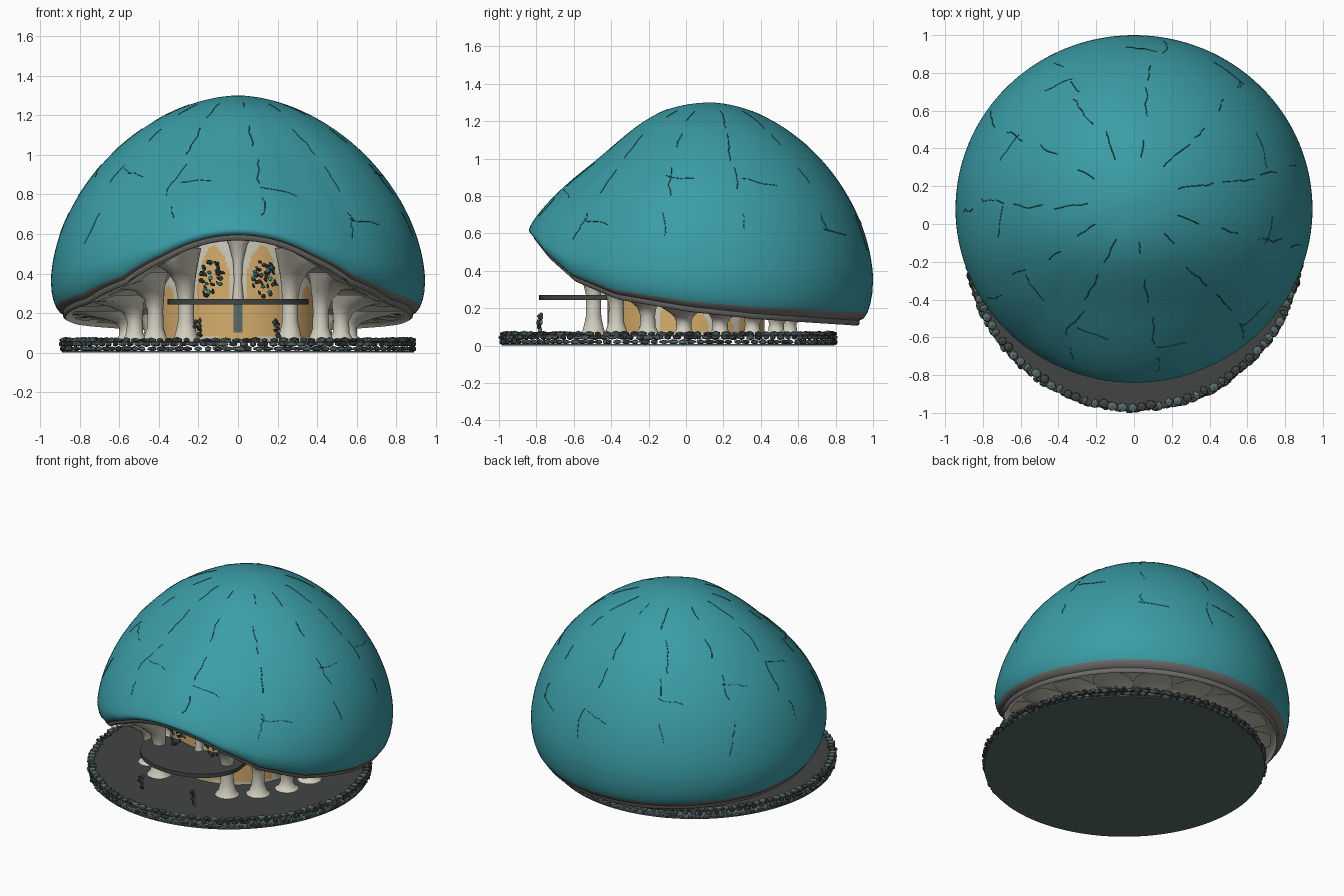
import bpy, bmesh, math, random
from math import sin, cos, pi, radians, degrees
from mathutils import Matrix, Vector

random.seed(4)
old = bpy.data.objects.get("Cube")
if old:
    bpy.data.objects.remove(old)


def material(name, r, g, b):
    m = bpy.data.materials.new(name)
    m.use_nodes = True
    m.diffuse_color = (r, g, b, 1)
    node = m.node_tree.nodes["Principled BSDF"]
    node.inputs["Base Color"].default_value = (r, g, b, 1)
    node.inputs["Roughness"].default_value = 0.8
    return m


TEAL = material("teal shell", 0.043, 0.335, 0.38)
SEAM = material("dark teal seam", 0.02, 0.11, 0.125)
GREY = material("grey lip", 0.17, 0.165, 0.16)
CREAM = material("cream plaster", 0.64, 0.62, 0.52)
AMBER = material("amber glass", 0.68, 0.42, 0.15)
DARK = material("dark ground", 0.055, 0.06, 0.057)
STONE = material("slate stone", 0.10, 0.145, 0.145)


def finish(name, bm, mats, angle=40):
    bmesh.ops.recalc_face_normals(bm, faces=bm.faces)
    me = bpy.data.meshes.new(name)
    bm.to_mesh(me)
    bm.free()
    for m in mats:
        me.materials.append(m)
    ob = bpy.data.objects.new(name, me)
    bpy.context.collection.objects.link(ob)
    if angle:
        bpy.ops.object.select_all(action='DESELECT')
        ob.select_set(True)
        bpy.context.view_layer.objects.active = ob
        bpy.ops.object.shade_smooth_by_angle(angle=radians(angle))


def loft(bm, rings, mat=lambda row, col: 0, caps=False):
    """Bridge closed rings of points with quads."""
    vs = [[bm.verts.new(p) for p in ring] for ring in rings]
    n = len(rings[0])
    for i in range(len(vs) - 1):
        for j in range(n):
            k = (j + 1) % n
            f = bm.faces.new((vs[i][j], vs[i][k], vs[i + 1][k], vs[i + 1][j]))
            f.material_index = mat(i, j)
    if caps:
        bm.faces.new(vs[0])
        bm.faces.new(vs[-1])


def pebble(bm, matrix, shade):
    """Small faceted lump of one colour."""
    made = bmesh.ops.create_icosphere(bm, subdivisions=1, radius=1, matrix=matrix)
    for f in {f for v in made["verts"] for f in v.link_faces}:
        f.material_index = shade


def table(points, x):
    """Linear lookup through (x, value) points."""
    for (a, u), (b, v) in zip(points, points[1:]):
        if x <= b:
            return u + (v - u) * max(0, (x - a) / (b - a))
    return points[-1][1]


RIM = [(-.84, .595), (-.76, .49), (-.63, .37), (-.4, .275), (0, .21), (.4, .17), (1, .135)]
WIDEST = [(-.84, .62), (-.76, .53), (-.63, .45), (-.4, .395), (0, .36), (1, .35)]
WALL_R, COLUMN_R = 0.42, 0.56


def plan(a):
    """Widest outline of the cap; a = 0 is the front."""
    p = Vector((0.945 * sin(a), 0.08 - 0.92 * cos(a), 0))
    return p, table(RIM, p.y), table(WIDEST, p.y)


def shell_point(a, t):
    """Outer shell, from the apex (t=0) to its widest line (t=pi/2)."""
    p, rim, wide = plan(a)
    s = min(1, t / 0.9)
    power = 1.8 - 0.5 * max(0, cos(a)) ** 2 * s * s * (3 - 2 * s)
    q = Vector((0, 0.13, 0)).lerp(p, sin(t) ** (2 / power))
    q.z = wide + (1.3 - wide) * max(0, cos(t)) ** (2 / power)
    return q


def curl_point(a, t, inset=0):
    """Shell curling in from the widest line (t=0) to the rim (t=pi/2)."""
    p, rim, wide = plan(a)
    r = 1 - (0.02 + 0.28 * (wide - rim)) * (1 - cos(t)) - inset
    return Vector((p.x * r, 0.1 + (p.y - 0.1) * r, wide + (rim - wide) * sin(t)))


def wall_top(a):
    return 0.22 + 0.38 * max(0, cos(a)) ** 1.5


def ceiling(a, t):
    """Underside, from the lip (t=0) to the wall (t=1)."""
    inner = Vector((WALL_R * sin(a), -WALL_R * cos(a), wall_top(a)))
    q = curl_point(a, pi / 2, 0.035).lerp(inner, t)
    q.z += 0.03 * sin(pi * t) * max(0, cos(a))
    return q


def under_ceiling(p):
    """Keep a point below the underside and inside the lip."""
    a = math.atan2(p.x, -p.y)
    lip_r = curl_point(a, pi / 2, 0.035).length_squared
    lip_r = math.sqrt(lip_r - plan(a)[1] ** 2) * 0.98
    r = min(math.hypot(p.x, p.y), lip_r)
    roof = ceiling(a, min(1, (lip_r - r) / (lip_r - WALL_R))).z
    return Vector((r * sin(a), -r * cos(a), min(p.z, roof - 0.004)))


# Domed cap: shell, rolled lip and underside in one skin
SEG, UP, CURL, UNDER = 128, 32, 5, 6


def meridian(a):
    pts = [shell_point(a, max(0.02, i / UP) * pi / 2) for i in range(UP + 1)]
    pts += [curl_point(a, i / CURL * pi / 2) for i in range(1, CURL + 1)]
    for inset, drop in ((0.002, 0.022), (0.014, 0.028)):
        pts.append(curl_point(a, pi / 2, inset) - Vector((0, 0, drop)))
    return pts + [ceiling(a, i / UNDER) for i in range(UNDER + 1)]


rings = list(zip(*[meridian(2 * pi * j / SEG) for j in range(SEG)]))
lip_row = UP + CURL
bm = bmesh.new()
loft(bm, rings, lambda i, j: 0 if i < lip_row - 2 else 1 if i < lip_row + 2 else 2)
bm.verts.ensure_lookup_table()
bm.faces.new(bm.verts[:SEG])
finish("domed_cap", bm, [TEAL, GREY, CREAM], 60)

# Broken hairline seams running down and around the shell
seams = bpy.data.curves.new("shell_seams", 'CURVE')
seams.dimensions = '3D'
seams.bevel_depth = 0.0025
seams.bevel_resolution = 0
seams.materials.append(SEAM)


def seam(a, t, da, dt, steps):
    line = seams.splines.new('POLY')
    line.points.add(steps - 1)
    for pt in line.points:
        pt.co = (*shell_point(a, min(t, 1.5)), 1)
        a += da + random.uniform(-0.02, 0.02)
        t += dt + random.uniform(-0.012, 0.012)


for k in range(11):
    a = 2 * pi * (k + 0.25) / 11
    for t in (0.3, 0.58, 0.85, 1.15):
        seam(a + random.uniform(-.04, .04), t, 0, 0.035, random.randint(4, 7))
    seam(a, random.uniform(0.8, 1.3), 0.045, 0.008, 6)
bpy.context.collection.objects.link(bpy.data.objects.new("shell_seams", seams))

# Round wall: twin arches over a glazed entrance, then one window in every bay
FRONT, BAYS, COLS, ROWS = 28, 15, 240, 32
STEP = (360 - 2 * FRONT) / BAYS


def wall_material(i, j):
    a = 2 * pi * (j + 0.5) / COLS
    deg = min(degrees(a), 360 - degrees(a))
    top = wall_top(a)
    z = 0.05 + (top - 0.05) * (i + 0.5) / ROWS
    if z < 0.075:
        return 0
    if deg < 60 and z < 0.25:
        return 2 if deg < 2.5 and z > 0.1 else 1
    if deg < 32:
        off, arch = abs(deg - 18) / 12.5, 0.18
    else:
        off, arch = abs((deg - FRONT) / STEP % 1 - 0.5) / 0.4, 0.09
    return 1 if off < math.sqrt(min(1, max(0, (top - 0.03 - z) / arch))) else 0


def wall_point(j, i):
    a = 2 * pi * j / COLS
    return (WALL_R * sin(a), -WALL_R * cos(a), 0.05 + (wall_top(a) - 0.05) * i / ROWS)


bm = bmesh.new()
loft(bm, [[wall_point(j, i) for j in range(COLS)] for i in range(ROWS + 1)], wall_material)
finish("window_wall", bm, [CREAM, AMBER, STONE], 60)

# Flared columns that spread outward into the underside
# Each step: height share, half width, half depth, outward lean
FLARE = [(0, .08, .08, 0), (.06, .058, .058, 0), (.2, .042, .042, 0), (.45, .04, .04, 0),
         (.62, .05, .052, .01), (.74, .068, .085, .04), (.86, .095, .13, .085), (1, .125, .21, .15)]
bm = bmesh.new()
for k in range(BAYS + 1):
    a = radians(FRONT + STEP * k)
    out, side = Vector((sin(a), -cos(a), 0)), Vector((cos(a), sin(a), 0))
    top = under_ceiling(out * COLUMN_R + Vector((0, 0, 1))).z
    column = []
    for share, w, d, lean in FLARE:
        c = out * (COLUMN_R + lean) + Vector((0, 0, 0.055 + (top - 0.055) * share))
        column.append([under_ceiling(c + side * (w * cos(t)) + out * (d * sin(t)))
                       for t in (2 * pi * m / 20 for m in range(20))])
    loft(bm, column)
finish("flared_columns", bm, [CREAM], 50)

# Slim post between the twin arches
bm = bmesh.new()
loft(bm, [[(r * cos(t), -0.43 + r * sin(t), z) for t in (2 * pi * m / 12 for m in range(12))]
          for z, r in ((.26, .03), (.36, .02), (.46, .025), (.54, .045), (.61, .08))], caps=True)
finish("centre_post", bm, [CREAM], 50)

# Ground: dark upper plate and slate underside, with a hollow broken edge between
for name, z, mat in (("ground_plate", 0.054, DARK), ("ground_underside", 0.005, STONE)):
    bm = bmesh.new()
    bmesh.ops.create_cone(bm, cap_ends=True, segments=96, radius1=0.89, radius2=0.89, depth=0.008,
                          matrix=Matrix.Translation((0, -0.095, z)))
    finish(name, bm, [mat], 30)

# Broken stones around the ground edge: two courses and flat chips on top
bm = bmesh.new()
for k in range(330):
    a = 2 * pi * (k + random.random() * 0.6) / 330
    z, r, deep = ((0.02, 0.893, 0.012), (0.044, 0.893, 0.012), (0.064, 0.876, 0.027))[k % 3]
    r += random.uniform(-0.01, 0.004)
    m = (Matrix.Translation((r * sin(a), -0.095 - r * cos(a), z)) @ Matrix.Rotation(a, 4, 'Z')
         @ Matrix.Diagonal((random.uniform(.016, .032), deep, random.uniform(.01, .017), 1)))
    pebble(bm, m, random.choice((0, 0, 1)))
finish("edge_stones", bm, [STONE, DARK], 0)

# Balcony slab: rounded front, straight back against the wall
bm = bmesh.new()
outline = [(0.355 * cos(t), -0.5 - 0.285 * sin(t)) for t in (pi * i / 32 for i in range(33))]
outline += [(-0.34, -0.38), (0.34, -0.38)]
loft(bm, [[(x, y, z) for x, y in outline] for z in (0.245, 0.272)], caps=True)
finish("balcony", bm, [DARK], 30)


def shrub(name, x, y, z, spread, height, count, mats):
    """Loose cluster of small faceted leaves, fuller toward the top."""
    bm = bmesh.new()
    for i in range(count):
        t = random.random() ** 0.7
        w = spread * (0.4 + 0.6 * sin(pi * t))
        m = (Matrix.Translation((x + random.uniform(-w, w), y + random.uniform(-w, w) * 0.5, z + height * t))
             @ Matrix.Rotation(random.uniform(0, pi), 4, (1, 1, 0)) @ Matrix.Diagonal((.012, .007, .015, 1)))
        pebble(bm, m, int(i % 4 == 0))
    finish(name, bm, mats, 0)


# Planting on the balcony and by the entrance
for s, label in ((1, "left"), (-1, "right")):
    shrub(label + "_balcony_shrub", s * 0.135, -0.48, 0.28, 0.065, 0.18, 45, [DARK, TEAL])
    shrub(label + "_garden_shrub", s * 0.2, -0.78, 0.07, 0.025, 0.1, 12, [DARK, STONE])
